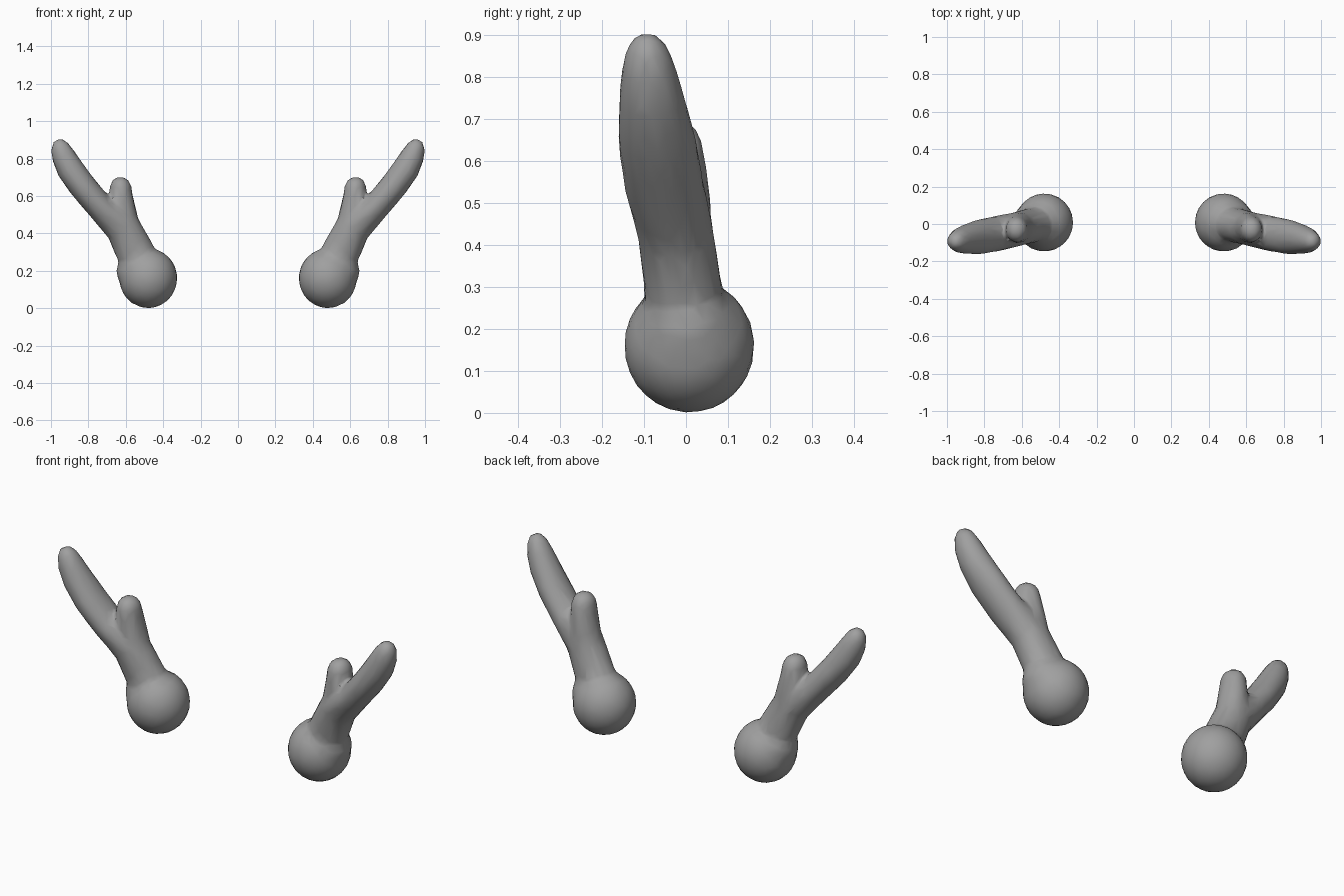
import bpy, bmesh, math
from mathutils import Vector, Matrix

if "Cube" in bpy.data.objects:
    bpy.data.objects.remove(bpy.data.objects["Cube"])

bm = bmesh.new()
SIDES = 20


def loft(stations):
    """Closed tube: each station is (x, y, z, half width, half depth)."""
    pts = [Vector(s[:3]) for s in stations]
    rings = []
    for i, s in enumerate(stations):
        d = pts[min(i + 1, len(pts) - 1)] - pts[max(i - 1, 0)]
        side = Vector((d.z, 0, -d.x)).normalized()
        depth = d.cross(side).normalized()
        rings.append([bm.verts.new(pts[i] + side * s[3] * math.cos(a) + depth * s[4] * math.sin(a))
                      for a in (2 * math.pi * k / SIDES for k in range(SIDES))])
    for a, b in zip(rings, rings[1:]):
        for k in range(SIDES):
            n = (k + 1) % SIDES
            bm.faces.new((a[k], a[n], b[n], b[k]))
    bm.faces.new(rings[0][::-1])
    bm.faces.new(rings[-1])


def ball(center, radii):
    bmesh.ops.create_uvsphere(bm, u_segments=24, v_segments=16, radius=1,
                              matrix=Matrix.Translation(center) @ Matrix.Diagonal((*radii, 1)))


# Round bulb at the foot, bulging a little towards the outside
ball((0.480, 0.008, 0.160), (0.156, 0.156, 0.160))
ball((0.520, 0.005, 0.200), (0.130, 0.120, 0.120))

# Main branch
loft([(0.490, 0.005, 0.18, 0.105, 0.100),
      (0.560, -0.010, 0.32, 0.102, 0.092),
      (0.618, -0.026, 0.435, 0.096, 0.091),
      (0.738, -0.052, 0.542, 0.073, 0.095),
      (0.830, -0.070, 0.650, 0.074, 0.093),
      (0.898, -0.082, 0.745, 0.073, 0.079),
      (0.934, -0.089, 0.815, 0.064, 0.066),
      (0.953, -0.093, 0.865, 0.050, 0.051),
      (0.962, -0.095, 0.892, 0.032, 0.032),
      (0.966, -0.095, 0.902, 0.012, 0.012)])

# Short side prong
loft([(0.590, -0.015, 0.38, 0.080, 0.077),
      (0.612, -0.020, 0.50, 0.072, 0.080),
      (0.625, -0.028, 0.60, 0.062, 0.074),
      (0.628, -0.030, 0.65, 0.059, 0.067),
      (0.628, -0.030, 0.68, 0.048, 0.053),
      (0.627, -0.030, 0.700, 0.022, 0.025)])

bmesh.ops.recalc_face_normals(bm, faces=bm.faces)
mesh = bpy.data.meshes.new("antlers")
bm.to_mesh(mesh)
bm.free()
antlers = bpy.data.objects.new("antlers", mesh)
bpy.context.collection.objects.link(antlers)

# Dark grey
grey = bpy.data.materials.new("dark_grey")
grey.diffuse_color = (0.35, 0.35, 0.35, 1)
grey.use_nodes = True
grey.node_tree.nodes["Principled BSDF"].inputs["Base Color"].default_value = grey.diffuse_color
mesh.materials.append(grey)

# Fuse the parts, soften the joints, coarsen the mesh, mirror to the other side
remesh = antlers.modifiers.new("fuse", 'REMESH')
remesh.mode = 'VOXEL'
remesh.voxel_size = 0.012
remesh.use_smooth_shade = True
smooth = antlers.modifiers.new("soften", 'SMOOTH')
smooth.factor = 0.5
smooth.iterations = 7
coarse = antlers.modifiers.new("coarsen", 'DECIMATE')
coarse.ratio = 0.08
mirror = antlers.modifiers.new("mirror", 'MIRROR')
mirror.use_axis[0] = True
